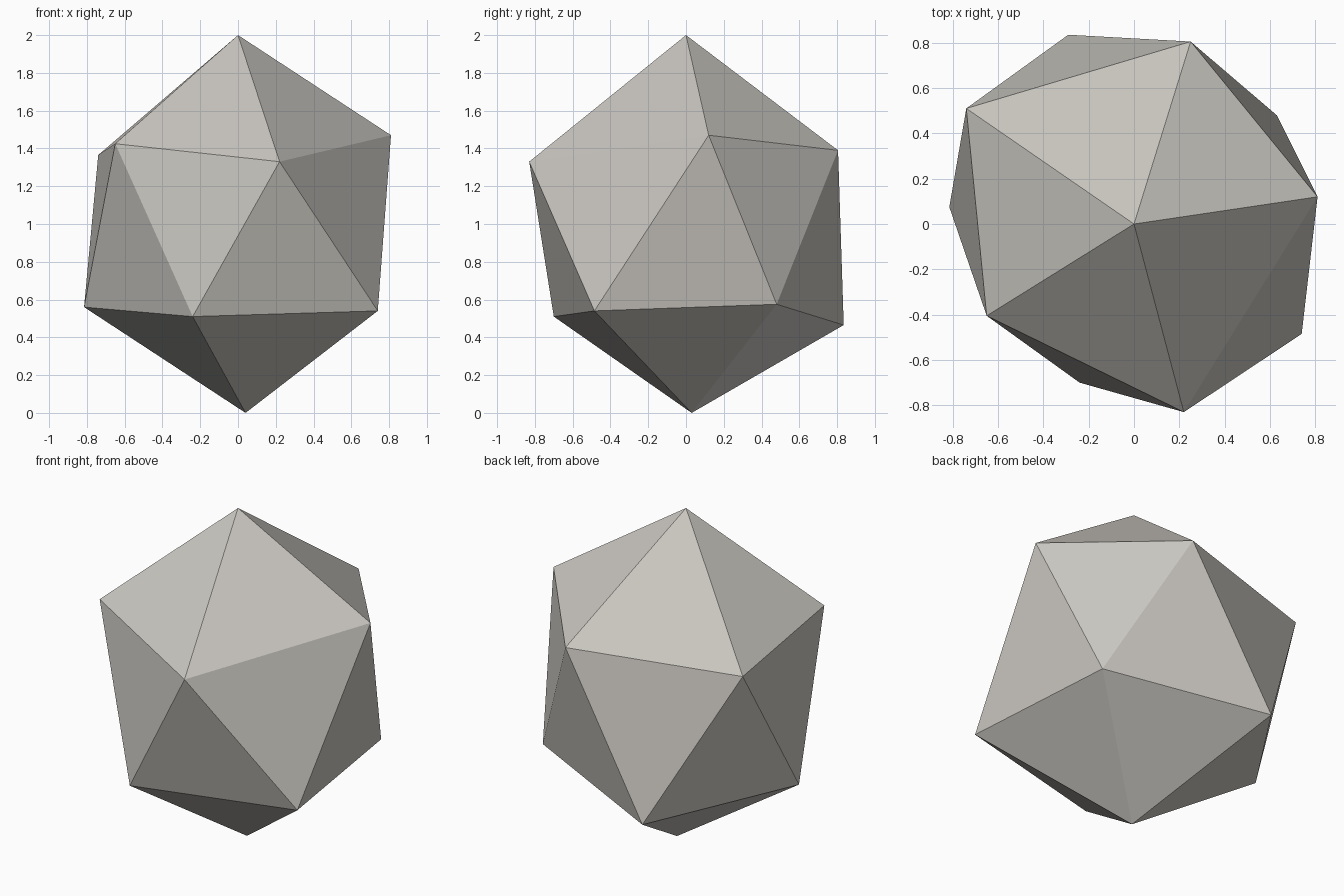
import bpy, bmesh

if "Cube" in bpy.data.objects:
    bpy.data.objects.remove(bpy.data.objects["Cube"])

# Slightly irregular twenty-sided stone: two poles and two staggered rings of five
top = (0.0, 0.0, 2.0)
bottom = (0.04, 0.03, 0.0)
upper_ring = [(0.81, 0.12, 1.47), (0.25, 0.805, 1.39), (-0.74, 0.51, 1.365),
              (-0.65, -0.405, 1.425), (0.22, -0.83, 1.33)]
lower_ring = [(0.63, 0.48, 0.575), (-0.29, 0.835, 0.465), (-0.815, 0.075, 0.56),
              (-0.24, -0.70, 0.51), (0.74, -0.485, 0.54)]

bm = bmesh.new()
t, b = bm.verts.new(top), bm.verts.new(bottom)
up = [bm.verts.new(p) for p in upper_ring]
low = [bm.verts.new(p) for p in lower_ring]

# Caps and zigzag band
for i in range(5):
    j = (i + 1) % 5
    bm.faces.new((t, up[i], up[j]))
    bm.faces.new((up[i], low[i], up[j]))
    bm.faces.new((low[i], low[j], up[j]))
    bm.faces.new((b, low[j], low[i]))
bmesh.ops.recalc_face_normals(bm, faces=bm.faces)

mesh = bpy.data.meshes.new("stone")
bm.to_mesh(mesh)
bm.free()

# Warm grey stone
grey = bpy.data.materials.new("warm grey")
grey.diffuse_color = (0.58, 0.56, 0.52, 1.0)
grey.use_nodes = True
grey.node_tree.nodes["Principled BSDF"].inputs["Base Color"].default_value = grey.diffuse_color
mesh.materials.append(grey)

stone = bpy.data.objects.new("stone", mesh)
bpy.context.collection.objects.link(stone)
